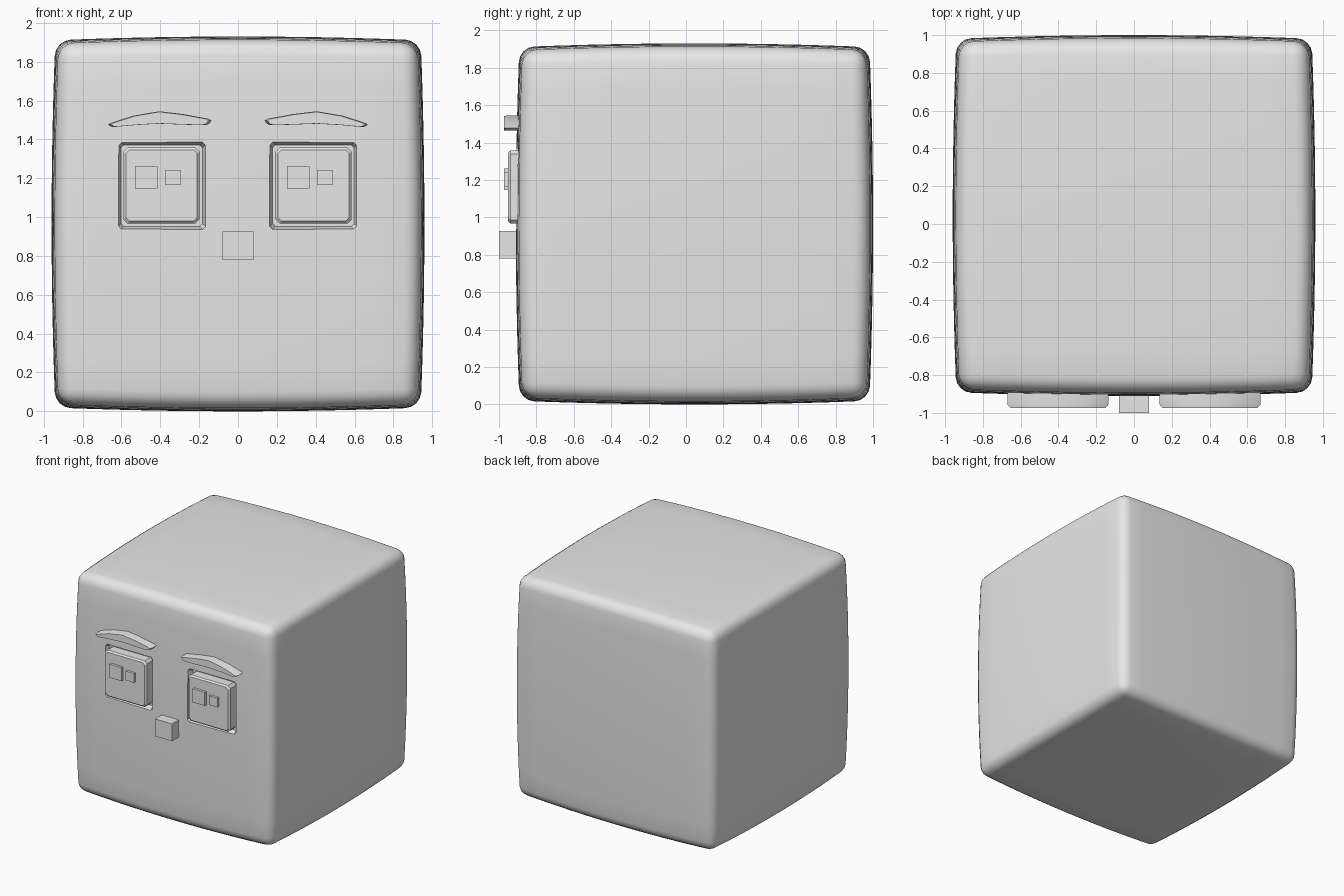
import bpy, bmesh
from mathutils import Vector

if "Cube" in bpy.data.objects:
    bpy.data.objects.remove(bpy.data.objects["Cube"])

grey = bpy.data.materials.new("plain grey")
grey.diffuse_color = (0.8, 0.8, 0.8, 1)
grey.use_nodes = True
grey.node_tree.nodes["Principled BSDF"].inputs["Base Color"].default_value = grey.diffuse_color


def finish(name, bm):
    bmesh.ops.recalc_face_normals(bm, faces=bm.faces)
    mesh = bpy.data.meshes.new(name)
    bm.to_mesh(mesh)
    bm.free()
    mesh.materials.append(grey)
    ob = bpy.data.objects.new(name, mesh)
    bpy.context.collection.objects.link(ob)
    return ob


def activate(ob):
    bpy.ops.object.select_all(action='DESELECT')
    ob.select_set(True)
    bpy.context.view_layer.objects.active = ob


def smooth(ob):
    activate(ob)
    bpy.ops.object.shade_smooth_by_angle(angle=0.6)


def loft(name, outline, rings):
    """Stack scaled copies of an (x, z) outline along y; rings are (y, scale)."""
    n = len(outline)
    cx = sum(p[0] for p in outline) / n
    cz = sum(p[1] for p in outline) / n
    bm = bmesh.new()
    loops = [[bm.verts.new((cx + (x - cx) * s, y, cz + (z - cz) * s))
              for x, z in outline] for y, s in rings]
    for a, b in zip(loops, loops[1:]):
        for i in range(n):
            j = (i + 1) % n
            bm.faces.new((a[i], a[j], b[j], b[i]))
    bm.faces.new(loops[0])
    bm.faces.new(loops[-1])
    return finish(name, bm)


def rect(x0, x1, z0, z1, c=0.0):
    """Rectangle outline with optional clipped corners."""
    if c == 0:
        return [(x0, z0), (x1, z0), (x1, z1), (x0, z1)]
    return [(x0 + c, z0), (x1 - c, z0), (x1, z0 + c), (x1, z1 - c),
            (x1 - c, z1), (x0 + c, z1), (x0, z1 - c), (x0, z0 + c)]


# Head: rounded cube with gently bulging sides
HALF = Vector((0.96, 0.955, 0.965))
bm = bmesh.new()
bmesh.ops.create_cube(bm, size=2)
bmesh.ops.bevel(bm, geom=bm.edges[:], offset=0.085, segments=4,
                profile=0.5, affect='EDGES')
bmesh.ops.subdivide_edges(bm, edges=[e for e in bm.edges if e.calc_length() > 1],
                          cuts=11, use_grid_fill=True)
K = 0.02
for v in bm.verts:
    x, y, z = v.co
    v.co = (HALF.x * x * (1 - K * (y * y + z * z)),
            HALF.y * y * (1 - K * (x * x + z * z)) + 0.045,
            HALF.z * z * (1 - K * (x * x + y * y)) + 0.965)
head = finish("head", bm)

# Eye sockets cut into the face
for x0 in (-0.617, 0.163):
    cutter = loft("socket_cutter", rect(x0, x0 + 0.45, 0.937, 1.387, 0.015),
                  [(-1.0, 1.05), (-0.908, 1.0), (-0.86, 0.93)])
    cutter.hide_render = True
    mod = head.modifiers.new("socket", 'BOOLEAN')
    mod.operation = 'DIFFERENCE'
    mod.solver = 'EXACT'
    mod.object = cutter
    activate(head)
    bpy.ops.object.modifier_apply(modifier=mod.name)
    bpy.data.objects.remove(cutter)
smooth(head)

# Eyes with a large and a small square highlight
for side, dx in (("left", 0.0), ("right", 0.783)):
    loft(side + "_eye", rect(-0.589 + dx, -0.199 + dx, 0.967, 1.358, 0.02),
         [(-0.84, 1.0), (-0.938, 1.0), (-0.951, 0.94)])
    loft(side + "_large_highlight", rect(-0.53 + dx, -0.415 + dx, 1.147, 1.262),
         [(-0.93, 1.0), (-0.972, 1.0)])
    loft(side + "_small_highlight", rect(-0.375 + dx, -0.297 + dx, 1.165, 1.243),
         [(-0.93, 1.0), (-0.972, 1.0)])

# Arched brows
BROW = [(0.135, 1.497), (0.15, 1.506), (0.28, 1.53), (0.405, 1.545),
        (0.54, 1.522), (0.655, 1.485), (0.67, 1.477), (0.655, 1.466),
        (0.64, 1.464), (0.53, 1.474), (0.405, 1.481), (0.28, 1.476),
        (0.17, 1.473), (0.15, 1.48)]
for side, m in (("left", -1), ("right", 1)):
    smooth(loft(side + "_brow", [(m * x, z) for x, z in BROW],
                [(-0.86, 1.0), (-0.955, 1.0), (-0.974, 0.94)]))

# Nose
loft("nose", rect(-0.08, 0.08, 0.78, 0.927), [(-0.86, 1.0), (-1.0, 1.0)])
